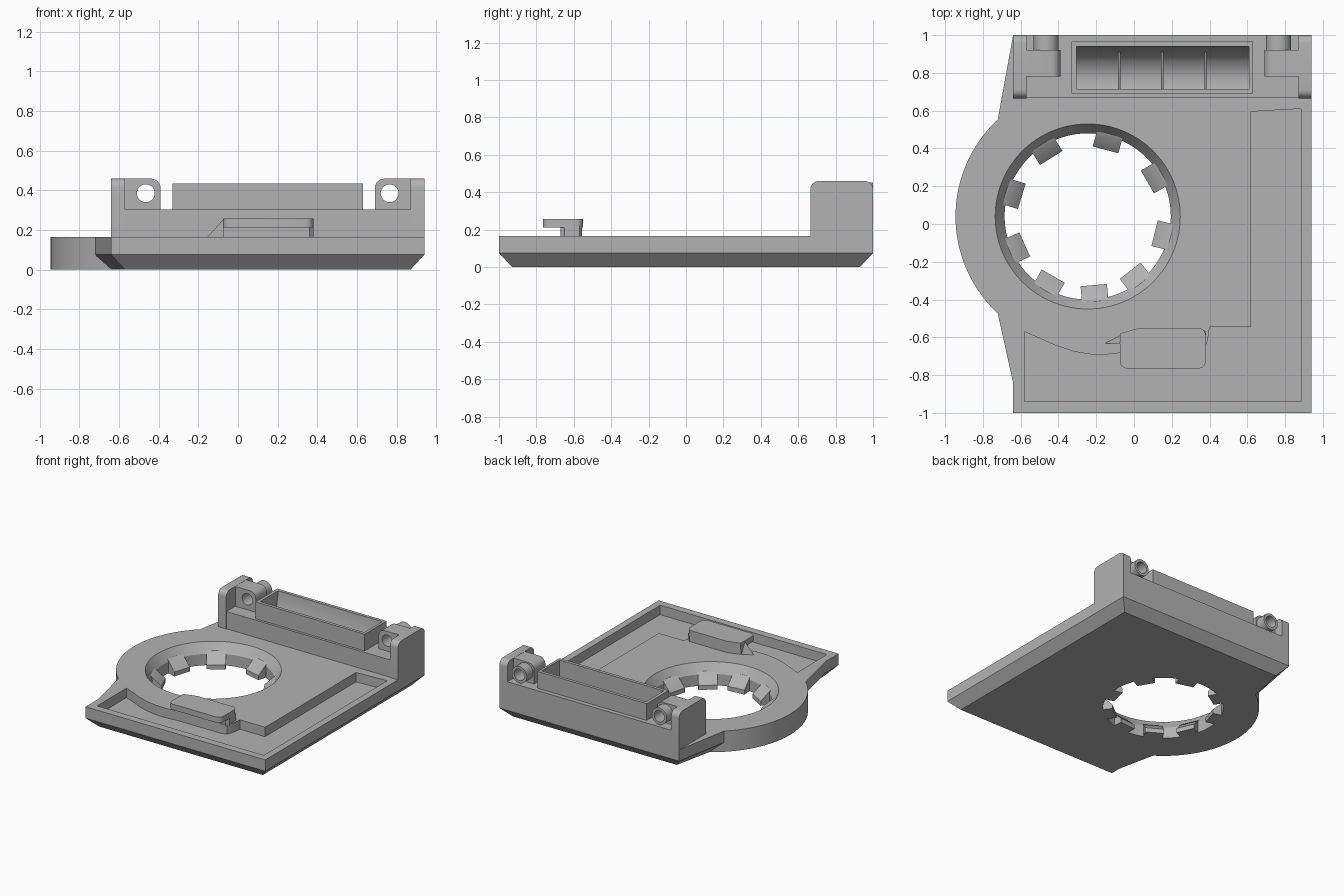
import bpy, bmesh
from math import sin, cos, pi, radians
from mathutils import Matrix

if "Cube" in bpy.data.objects:
    bpy.data.objects.remove(bpy.data.objects["Cube"], do_unlink=True)

grey = bpy.data.materials.new("plain grey")
grey.use_nodes = True
GREY = (0.45, 0.45, 0.45, 1)
grey.diffuse_color = GREY
grey.node_tree.nodes["Principled BSDF"].inputs["Base Color"].default_value = GREY


def loft(name, rings):
    """Closed solid through matching rings of points."""
    bm = bmesh.new()
    rows = [[bm.verts.new(p) for p in ring] for ring in rings]
    n = len(rows[0])
    for a, b in zip(rows, rows[1:]):
        for i in range(n):
            j = (i + 1) % n
            bm.faces.new((a[i], a[j], b[j], b[i]))
    bm.faces.new(rows[0][::-1])
    bm.faces.new(rows[-1])
    bmesh.ops.recalc_face_normals(bm, faces=bm.faces)
    mesh = bpy.data.meshes.new(name)
    bm.to_mesh(mesh)
    bm.free()
    mesh.materials.append(grey)
    ob = bpy.data.objects.new(name, mesh)
    bpy.context.collection.objects.link(ob)
    return ob


def prism(name, pts, lo, hi, axis="z"):
    """Extrude a 2D outline along an axis."""
    place = {"x": lambda p, t: (t, p[0], p[1]),
             "y": lambda p, t: (p[0], t, p[1]),
             "z": lambda p, t: (p[0], p[1], t)}[axis]
    return loft(name, [[place(p, t) for p in pts] for t in (lo, hi)])


def circle(x, y, r, n=48):
    return [(x + r * cos(2 * pi * i / n), y + r * sin(2 * pi * i / n)) for i in range(n)]


def rounded(x0, x1, y0, y1, radii):
    """Rectangle with a radius per corner, from lower left counterclockwise."""
    pts = []
    corners = [(x0, y0, 1, 1), (x1, y0, -1, 1), (x1, y1, -1, -1), (x0, y1, 1, -1)]
    for k, ((x, y, sx, sy), r) in enumerate(zip(corners, radii)):
        if r == 0:
            pts.append((x, y))
            continue
        for s in range(7):
            a = pi + k * pi / 2 + s * pi / 12
            pts.append((x + sx * r + r * cos(a), y + sy * r + r * sin(a)))
    return pts


def combine(ob, other, operation, keep=False):
    mod = ob.modifiers.new("combine", "BOOLEAN")
    mod.operation, mod.solver, mod.object = operation, "EXACT", other
    bpy.context.view_layer.objects.active = ob
    bpy.ops.object.modifier_apply(modifier=mod.name)
    if not keep:
        bpy.data.objects.remove(other, do_unlink=True)


# Base plate with a chamfered underside and a round hub on its right
outline = [(-0.64, -1), (0.94, -1), (0.94, 1), (-0.64, 1),
           (-0.72, 0.56), (-0.72, -0.48), (-0.64, -0.84)]
CHAMFER = 0.07
under = [(x + (CHAMFER if x < 0 else -CHAMFER), max(-1 + CHAMFER, min(1 - CHAMFER, y)))
         for x, y in outline]
TOP = 0.165
plate = loft("base_plate", [[(x, y, z) for x, y in ring] for ring, z in
                            ((under, 0), (outline, 0.075), (outline, TOP))])
HX, HY = -0.245, 0.04
combine(plate, prism("hub", circle(HX, HY, 0.70, 128), 0, TOP), "UNION")

# Funnel-shaped opening through the hub
funnel = [(0.44, -0.05), (0.44, 0.09), (0.49, TOP), (0.49, 0.2)]
combine(plate, loft("opening", [[(x, y, z) for x, y in circle(HX, HY, r, 96)]
                                for r, z in funnel]), "DIFFERENCE")

# Sunken L-shaped tray with a wavy inner edge
tray = [(-0.58, -0.94), (0.885, -0.94), (0.885, 0.61), (0.62, 0.595), (0.62, -0.545),
        (0.40, -0.545), (0.39, -0.62), (0.37, -0.665), (0.33, -0.68), (-0.05, -0.68),
        (-0.14, -0.69), (-0.23, -0.69), (-0.32, -0.675), (-0.41, -0.645),
        (-0.50, -0.605), (-0.58, -0.57)]
combine(plate, prism("tray", tray, 0.09, 0.3), "DIFFERENCE")

# Sloping teeth around the opening
tooth_profile = [(0.46, 0), (0.365, 0), (0.365, 0.035), (0.44, 0.105), (0.46, 0.11)]
for i, angle in enumerate((122, 75, 30, -14, -52, -85, -120, -156, 163)):
    tooth = prism(f"tooth_{i + 1}", tooth_profile, -0.07, 0.07, "y")
    tooth.data.transform(Matrix.Translation((HX, HY, 0)) @ Matrix.Rotation(radians(angle), 4, "Z"))
    tooth.data.update()

# Overhanging latch tab with its post and side gusset
tab_outline = rounded(-0.075, 0.38, -0.765, -0.55, (0.04, 0.04, 0.04, 0))
tab_outline[-1:] = [(0.03, -0.55), (-0.075, -0.58)]
prism("latch_tab", tab_outline, 0.212, 0.257)
post = [(-0.075, -0.67), (0.36, -0.67), (0.38, -0.65), (0.38, -0.57),
        (0.36, -0.555), (0.03, -0.555), (-0.075, -0.585)]
prism("latch_post", post, 0.15, 0.22)
low = [(-0.158, -0.632), (-0.06, -0.632), (-0.06, -0.582)]
loft("latch_gusset", [[(x, y, 0.16) for x, y in low],
                      [(max(x, -0.077), y, 0.25) for x, y in low]])

# Rear housing and raised connector frame
MID = 0.15
housing = prism("rear_housing", [(-0.64, 0.67), (0.94, 0.67), (0.94, 1), (-0.64, 1)], 0.16, 0.302)
frame = prism("connector_frame", [(-0.33, 0.69), (0.63, 0.69), (0.63, 0.965), (-0.33, 0.965)],
              0.29, 0.435)
cavity = [(0.715, 0.5), (0.715, 0.19), (0.76, 0.18), (0.81, 0.19), (0.86, 0.215),
          (0.90, 0.26), (0.92, 0.32), (0.94, 0.42), (0.94, 0.5)]
hollow = prism("cavity", cavity, -0.305, 0.61, "x")
combine(housing, hollow, "DIFFERENCE", keep=True)
combine(frame, hollow, "DIFFERENCE")

# Dividers inside the connector
for i in range(3):
    x = -0.078 + i * 0.228
    prism(f"divider_{i + 1}", [(0.71, 0.17), (0.92, 0.17), (0.91, 0.30), (0.71, 0.22)],
          x - 0.006, x + 0.006, "x")

# Matching end walls, hinge ears and hinge tubes
for side, label in ((-1, "right"), (1, "left")):
    outer, inner, tip, pin = (MID + side * d for d in (0.79, 0.72, 0.54, 0.615))
    prism(label + "_end_wall", rounded(0.665, 1, 0.16, 0.46, (0, 0, 0.045, 0.045)),
          min(outer, inner), max(outer, inner), "x")
    lo, hi = sorted((tip, inner - side * -0.005))
    radii = (0, 0, 0.05, 0) if side < 0 else (0, 0, 0, 0.05)
    ear = prism(label + "_hinge_ear", rounded(lo, hi, 0.29, 0.459, radii), 0.78, 0.92, "y")
    tube = prism(label + "_hinge_tube", circle(pin, 0.385, 0.066), 0.91, 1, "y")
    bore = prism("bore", circle(pin, 0.385, 0.045), 0.7, 1.1, "y")
    combine(ear, bore, "DIFFERENCE", keep=True)
    combine(tube, bore, "DIFFERENCE")

# Smooth the curved walls, keep the edges crisp
for ob in bpy.context.collection.objects:
    if ob.type == "MESH" and ob.data.materials and ob.data.materials[0] == grey:
        ob.select_set(True)
        bpy.context.view_layer.objects.active = ob
bpy.ops.object.shade_smooth_by_angle(angle=radians(30))
